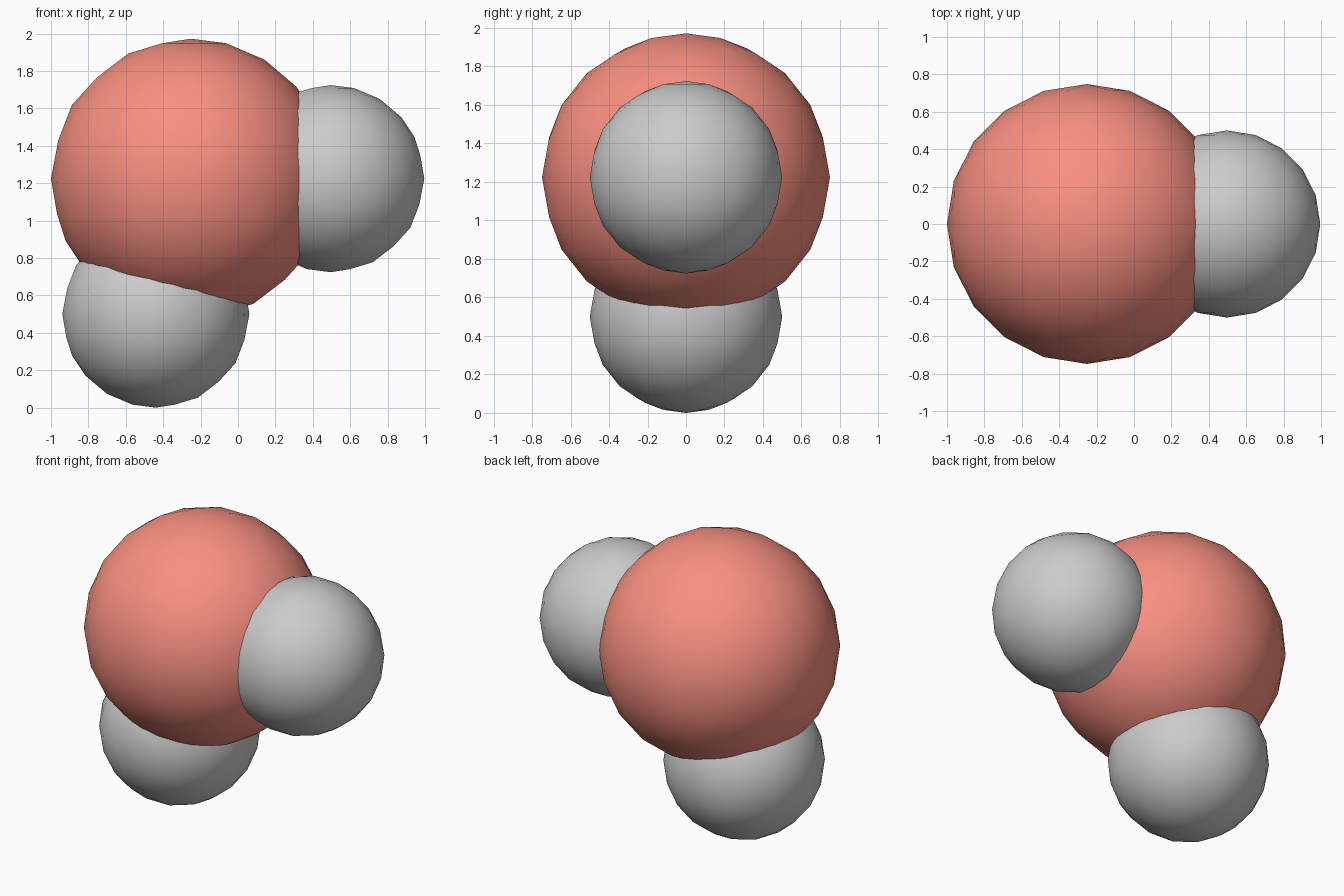
import bpy
from math import radians, sin, cos

if "Cube" in bpy.data.objects:
    bpy.data.objects.remove(bpy.data.objects["Cube"])

R_BIG, R_SMALL, DIST = 0.748, 0.5, 0.748
BIG_X, BIG_Z = -0.252, 1.224


def ball(name, radius, x, z):
    """Smooth-shaded faceted ball centred on y = 0."""
    bpy.ops.mesh.primitive_ico_sphere_add(subdivisions=3, radius=radius, location=(x, 0, z))
    obj = bpy.context.object
    obj.name = name
    bpy.ops.object.shade_smooth()
    return obj


# Large central red ball
red = bpy.data.materials.new("red")
red.diffuse_color = (0.95, 0.28, 0.22, 1)
red.use_nodes = True
red.node_tree.nodes["Principled BSDF"].inputs["Base Color"].default_value = red.diffuse_color
big = ball("large_ball", R_BIG, BIG_X, BIG_Z)
big.data.materials.append(red)

# Two small grey balls, 104.5 degrees apart around the large one
for name, angle in (("small_ball_right", 0), ("small_ball_bottom", -104.5)):
    a = radians(angle)
    ball(name, R_SMALL, BIG_X + DIST * cos(a), BIG_Z + DIST * sin(a))
